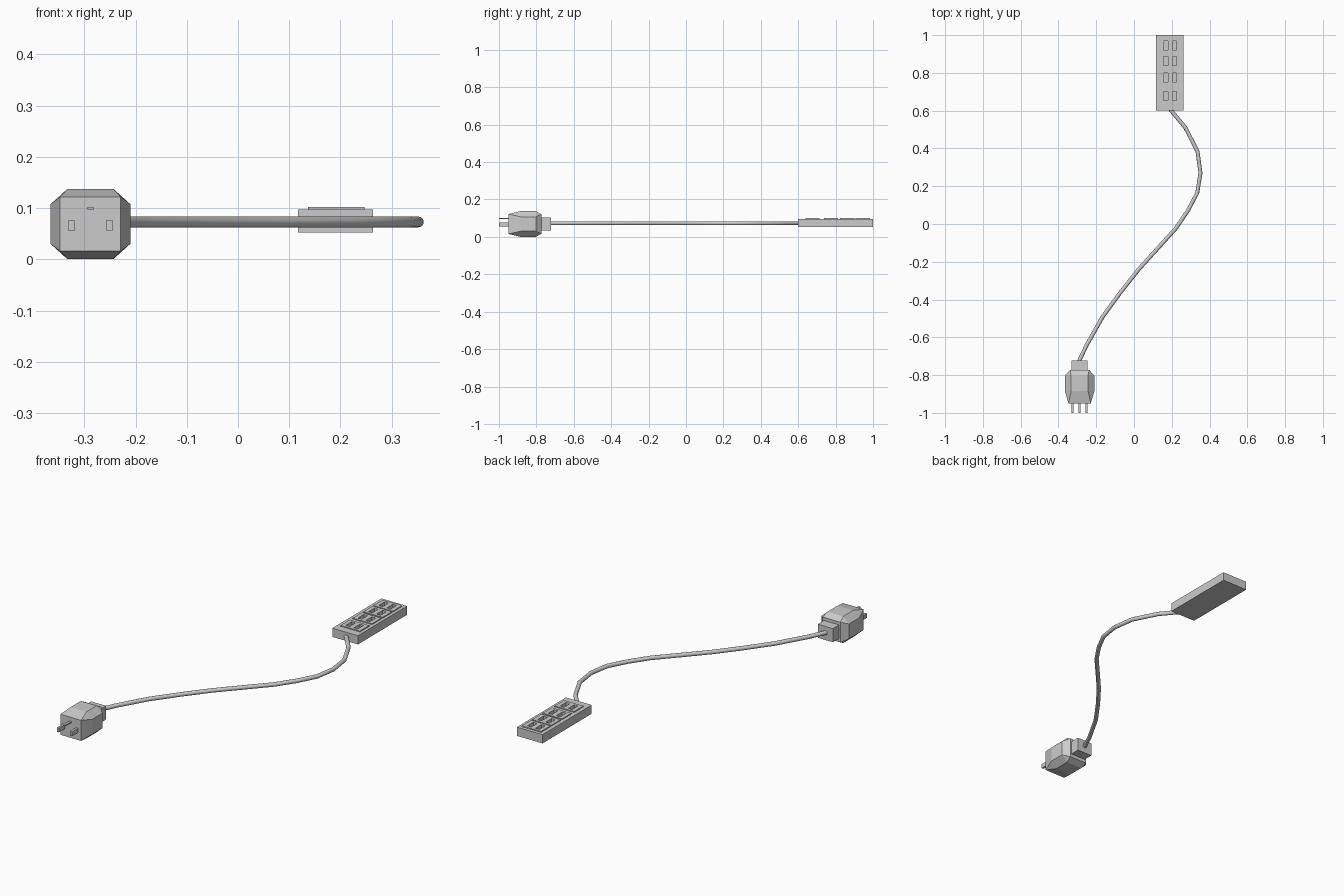
import bpy, bmesh

if "Cube" in bpy.data.objects:
    bpy.data.objects.remove(bpy.data.objects["Cube"])

PX, PZ = -0.288, 0.069      # plug axis
SX = 0.19                   # socket strip axis
SOCKETS = [0.677, 0.775, 0.862, 0.945]


def mesh_object(name, bm):
    bmesh.ops.remove_doubles(bm, verts=bm.verts, dist=1e-5)
    bmesh.ops.recalc_face_normals(bm, faces=bm.faces)
    me = bpy.data.meshes.new(name)
    bm.to_mesh(me)
    bm.free()
    ob = bpy.data.objects.new(name, me)
    bpy.context.collection.objects.link(ob)
    return ob


def add_box(bm, lo, hi):
    vs = bmesh.ops.create_cube(bm, size=1)["verts"]
    for v in vs:
        for i in range(3):
            v.co[i] = (lo[i] + hi[i]) / 2 + v.co[i] * (hi[i] - lo[i])


def box(name, lo, hi):
    bm = bmesh.new()
    add_box(bm, lo, hi)
    return mesh_object(name, bm)


def ring(bm, y, hx, hz, cx, cz):
    """Chamfered rectangle in XZ; zero chamfer gives a plain rectangle."""
    pts = [(hx, -hz + cz), (hx, hz - cz), (hx - cx, hz), (-hx + cx, hz),
           (-hx, hz - cz), (-hx, -hz + cz), (-hx + cx, -hz), (hx - cx, -hz)]
    return [bm.verts.new((PX + x, y, PZ + z)) for x, z in pts]


# Plug body: rectangular face swelling to an octagon, then tapering back
bm = bmesh.new()
rings = [ring(bm, -0.95, 0.059, 0.053, 0, 0),
         ring(bm, -0.885, 0.078, 0.0685, 0.033, 0.03),
         ring(bm, -0.803, 0.078, 0.0685, 0.033, 0.03),
         ring(bm, -0.772, 0.05, 0.052, 0, 0)]
for a, b in zip(rings, rings[1:]):
    for i in range(8):
        j = (i + 1) % 8
        bm.faces.new((a[i], a[j], b[j], b[i]))
bm.faces.new(rings[0])
bm.faces.new(rings[-1])
bmesh.ops.remove_doubles(bm, verts=bm.verts, dist=1e-5)
mesh_object("plug_body", bm)

# Cable collar behind the plug
box("plug_collar", (PX - 0.043, -0.78, 0.035), (PX + 0.043, -0.722, 0.105))

# Prongs: two flat blades and a ground pin
for side, label in ((-1, "left"), (1, "right")):
    x = PX + side * 0.037
    box("prong_" + label, (x - 0.006, -1.0, 0.055), (x + 0.006, -0.94, 0.077))
box("prong_ground", (PX - 0.006, -1.0, 0.096), (PX + 0.006, -0.94, 0.102))

# Cable swept along an S curve
path = [(-0.293, -0.735), (-0.288, -0.72), (-0.25, -0.64), (-0.165, -0.49),
        (-0.07, -0.36), (0.025, -0.24), (0.12, -0.135), (0.22, -0.025),
        (0.285, 0.07), (0.335, 0.165), (0.352, 0.27), (0.336, 0.385),
        (0.272, 0.51), (0.197, 0.60), (0.188, 0.612)]
cu = bpy.data.curves.new("cable", "CURVE")
cu.dimensions = "3D"
cu.bevel_depth = 0.0105
cu.bevel_resolution = 4
cu.use_fill_caps = True
sp = cu.splines.new("POLY")
sp.points.add(len(path) - 1)
for p, (x, y) in zip(sp.points, path):
    p.co = (x, y, 0.073, 1)
sp.use_smooth = True
cable = bpy.data.objects.new("cable", cu)
bpy.context.collection.objects.link(cable)

# Slot cutters, a pair per socket
bm = bmesh.new()
for y in SOCKETS:
    for x in (0.168, 0.214):
        add_box(bm, (x - 0.011, y - 0.024, 0.08), (x + 0.011, y + 0.024, 0.12))
cutter = mesh_object("slot_cutter", bm)
cutter.hide_render = True
cutter.hide_viewport = True
cutter.display_type = "WIRE"

# Socket strip with raised socket plates
parts = [box("strip_body", (SX - 0.073, 0.6, 0.052), (SX + 0.073, 1.0, 0.097))]
for i, y in enumerate(SOCKETS):
    parts.append(box(f"socket_plate_{i + 1}", (SX - 0.053, y - 0.038, 0.0965),
                     (SX + 0.057, y + 0.038, 0.102)))
for ob in parts:
    mod = ob.modifiers.new("slots", "BOOLEAN")
    mod.operation = "DIFFERENCE"
    mod.solver = "EXACT"
    mod.object = cutter
